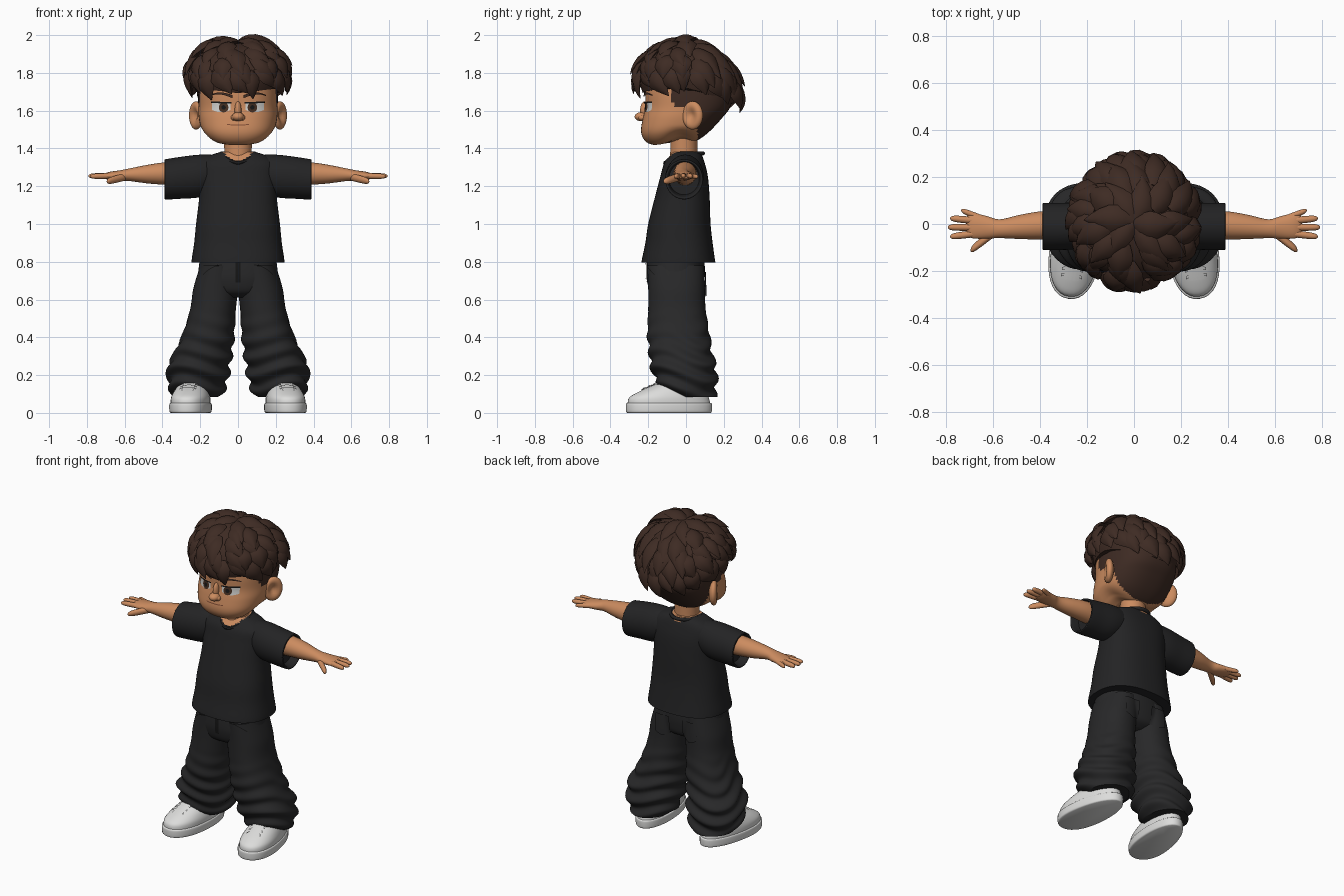
import bpy, bmesh, random
from math import sin, cos, pi, radians, sqrt, exp, atan2
from mathutils import Vector, Matrix
from mathutils.bvhtree import BVHTree

random.seed(4)
cube = bpy.data.objects.get("Cube")
if cube:
    bpy.data.objects.remove(cube, do_unlink=True)


def material(name, r, g, b):
    m = bpy.data.materials.new(name)
    m.use_nodes = True
    m.diffuse_color = (r, g, b, 1)
    node = next(x for x in m.node_tree.nodes if x.type == 'BSDF_PRINCIPLED')
    node.inputs["Base Color"].default_value = (r, g, b, 1)
    node.inputs["Roughness"].default_value = 0.8
    return m


SKIN = material("warm skin", .60, .26, .115)
HAIR = material("dark brown hair", .048, .024, .017)
SHIRT = material("black cotton", .017, .017, .018)
PANTS = material("charcoal denim", .021, .021, .022)
SHOE = material("white leather", .72, .72, .71)
WHITE = material("eye white", .62, .62, .60)
IRIS = material("brown iris", .06, .028, .015)
INK = material("near black", .008, .008, .008)
LIP = material("lip line", .22, .075, .035)


# ---------- mesh helpers ----------
def make(name, verts, faces, mats, rule=None, mirror=False, xf=None, angle=45):
    me = bpy.data.meshes.new(name)
    me.from_pydata(verts, [], faces)
    bm = bmesh.new()
    bm.from_mesh(me)
    bmesh.ops.recalc_face_normals(bm, faces=bm.faces)
    bm.to_mesh(me)
    bm.free()
    for m in mats:
        me.materials.append(m)
    if rule:
        for p in me.polygons:
            p.material_index = int(rule(p.center))
    if xf:
        me.transform(xf)
    ob = bpy.data.objects.new(name, me)
    bpy.context.collection.objects.link(ob)
    bpy.ops.object.select_all(action='DESELECT')
    ob.select_set(True)
    bpy.context.view_layer.objects.active = ob
    bpy.ops.object.shade_smooth_by_angle(angle=radians(angle))
    if mirror:
        ob.modifiers.new("mirror", 'MIRROR')
    return ob


def bridge(rings, start=0):
    k, n = len(rings[0]), len(rings)
    faces = [(start + i * k + j, start + i * k + (j + 1) % k,
              start + (i + 1) * k + (j + 1) % k, start + (i + 1) * k + j)
             for i in range(n - 1) for j in range(k)]
    faces += [tuple(start + j for j in range(k)), tuple(start + (n - 1) * k + j for j in range(k))]
    return [v for r in rings for v in r], faces


def smooth_rows(rows, sub):
    rows = [Vector(r) for r in rows]
    out = []
    for i in range(len(rows) - 1):
        a, b, c, d = rows[max(i - 1, 0)], rows[i], rows[i + 1], rows[min(i + 2, len(rows) - 1)]
        for s in range(sub):
            t = s / sub
            out.append(b + (c - a) * (t / 2) + (a * 2 - b * 5 + c * 4 - d) * (t * t / 2)
                       + (b * 3 - a - c * 3 + d) * (t ** 3 / 2))
    return out + [rows[-1]]


def loft(name, rows, mats, axis='Z', seg=40, n=2.0, sub=5, warp=None, **kw):
    """Rows hold: station, two centre values, two radii."""
    rings = []
    for t, c1, c2, r1, r2 in smooth_rows(rows, sub):
        ring = []
        for j in range(seg):
            a = 2 * pi * j / seg
            u = c1 + r1 * abs(cos(a)) ** (2 / n) * (1 if cos(a) > 0 else -1)
            v = c2 + r2 * abs(sin(a)) ** (2 / n) * (1 if sin(a) > 0 else -1)
            p = Vector((u, v, t) if axis == 'Z' else (t, u, v))
            ring.append(warp(p) if warp else p)
        rings.append(ring)
    return make(name, *bridge(rings), mats, **kw)


def tree(ob):
    me = ob.data
    return BVHTree.FromPolygons([v.co.copy() for v in me.vertices], [tuple(p.vertices) for p in me.polygons])


def patch(name, trees, mat, u0, u1, lo, hi, view='front', off=.004, nu=14, nv=4, **kw):
    """Thin plate laid over a surface, bounded by two curves."""
    way = Vector({'front': (0, 1, 0), 'back': (0, -1, 0), 'top': (0, 0, -1)}[view])
    verts, last = [], Vector((0, 0, 1))
    for i in range(nu + 1):
        s = i / nu
        for j in range(nv + 1):
            u, v = u0 + (u1 - u0) * s, lo(s) + (hi(s) - lo(s)) * j / nv
            start = (Vector((u, v, 0)) if view == 'top' else Vector((u, 0, v))) - way * 2
            hits = [h for h in (t.ray_cast(start, way) for t in trees) if h[0]]
            if hits:
                last = min(hits, key=lambda h: h[3])[0]
            verts.append(last - way * off)
    w = nv + 1
    faces = [(i * w + j, i * w + j + 1, (i + 1) * w + j + 1, (i + 1) * w + j)
             for i in range(nu) for j in range(nv)]
    return make(name, verts, faces, [mat], **kw)


def ball(name, mat, place, size, turn=0, warp=None, **kw):
    bm = bmesh.new()
    bmesh.ops.create_uvsphere(bm, u_segments=28, v_segments=18, radius=1)
    verts = [warp(v.co.copy()) if warp else v.co.copy() for v in bm.verts]
    faces = [tuple(v.index for v in f.verts) for f in bm.faces]
    bm.free()
    xf = Matrix.Translation(place) @ Matrix.Rotation(radians(turn), 4, 'Z') @ Matrix.Diagonal((*size, 1))
    return make(name, verts, faces, [mat], xf=xf, **kw)


# ---------- head ----------
def jaw(p):
    if p.z < 1.52:
        p.z += .035 * exp(-((p.y + .03) / .07) ** 2) * min(1, (1.52 - p.z) / .08)
    return p


def head_row(z, front, back, half):
    return (z, 0, (front + back) / 2, half, (back - front) / 2)


def scalp_rule(c):
    return c.z > 1.715 or c.y > .06 or (c.z > 1.615 and c.y > -.07)


head = loft("head", [head_row(*r) for r in (
    (1.418, -.17, .02, .075), (1.43, -.205, .05, .125), (1.46, -.23, .09, .165),
    (1.50, -.238, .135, .192), (1.56, -.228, .19, .207), (1.62, -.215, .235, .21),
    (1.70, -.215, .25, .21), (1.80, -.2, .24, .2), (1.90, -.12, .17, .12), (1.93, -.03, .06, .03))],
    [SKIN, HAIR], seg=72, n=2.4, sub=6, warp=jaw, rule=scalp_rule)
face = [tree(head)]
ball("nose_tip", SKIN, (0, -.236, 1.568), (.032, .036, .024))
ball("nose_bridge", SKIN, (0, -.217, 1.60), (.018, .026, .05))
ball("nostrils", SKIN, (.022, -.232, 1.563), (.016, .02, .015), mirror=True)


def hollow(p):
    if p.x > 0:
        p.x -= 1.1 * exp(-((p.y + .1) ** 2 + p.z ** 2) / .25)
    return p


ball("ears", SKIN, (.222, .035, 1.575), (.03, .06, .075), turn=-28, warp=hollow, mirror=True)


# ---------- face details ----------
def arc(s):
    return sqrt(max(0, 1 - (2 * s - 1) ** 2))


def eye_disc(name, mat, x, r, off):
    patch(name, face, mat, x - r, x + r, lambda s: 1.617 - r * arc(s),
          lambda s: min(1.641, 1.617 + r * arc(s)), off=off, mirror=True)


patch("eye_whites", face, WHITE, .04, .138, lambda s: 1.592 + .012 * (2 * s - 1) ** 2,
      lambda s: 1.64 + .003 * s, mirror=True)
eye_disc("irises", IRIS, .076, .026, .006)
eye_disc("pupils", INK, .076, .012, .008)
patch("upper_lashes", face, INK, .034, .143, lambda s: 1.638 + .002 * s,
      lambda s: 1.645 + .004 * s, off=.008, mirror=True)
patch("eyebrows", face, HAIR, .03, .148, lambda s: 1.666 + .02 * sin(pi * s * .8),
      lambda s: 1.683 + .02 * sin(pi * s * .8) - .011 * s, off=.009, mirror=True)
patch("mouth", face, LIP, -.058, .058, lambda s: 1.521 + .004 * (2 * s - 1) ** 2,
      lambda s: 1.527 + .002 * (2 * s - 1) ** 2)


# ---------- hair ----------
def hair_point(theta, phi, r):
    x, y = .258 * r * sin(theta) * cos(phi), .01 + .27 * r * sin(theta) * sin(phi)
    return Vector((x, y, 1.76 + .21 * r * cos(theta) - .25 * max(0, y) + .12 * abs(x)))


scalp = [[hair_point(radians(2 + 9 * i), 2 * pi * j / 40, .94) for j in range(40)] for i in range(13)]
make("hair_base", *bridge(scalp), [HAIR])


def lock(theta, phi, length, width, lift, swirl):
    rings = []
    for i, size in enumerate((.5, .8, 1, .95, .7, .38, .03)):
        t = i / 6
        here = hair_point(theta + length * t, phi + swirl * t, .955 + lift * t)
        ahead = hair_point(theta + length * (t + .05), phi + swirl * (t + .05), .955 + lift * (t + .05))
        out = (here - Vector((0, .02, 1.72))).normalized()
        side = (ahead - here).cross(out).normalized()
        up = side.cross(ahead - here).normalized()
        w, h = width * size, width * size * .5
        rings.append([here + side * w * a + up * h * b for a, b in
                      ((1, 0), (.55, .75), (0, 1), (-.55, .75), (-1, 0), (0, -.7))])
    return rings


verts, faces = [], []
for theta, count, length in ((4, 6, 44), (22, 10, 42), (41, 14, 40), (59, 17, 38), (77, 21, 37)):
    for k in range(count):
        phi = 2 * pi * (k + random.uniform(-.25, .25)) / count + theta
        rings = lock(radians(theta + random.uniform(-4, 4)), phi,
                     radians(length * random.uniform(.85, 1.1)), random.uniform(.046, .062),
                     random.uniform(.1, .19), random.uniform(.05, .45))
        v, f = bridge(rings, len(verts))
        verts += v
        faces += f
make("hair_locks", verts, faces, [HAIR], angle=50)

# ---------- neck and shirt ----------
loft("neck", [(1.28, 0, -.01, .075, .075), (1.36, 0, -.012, .072, .072), (1.47, 0, -.01, .075, .07)], [SKIN])
loft("shirt_body", [
    (.795, 0, -.04, .246, .196), (.82, 0, -.04, .244, .192), (.9, 0, -.037, .232, .178),
    (1.0, 0, -.035, .222, .165), (1.14, 0, -.02, .206, .145), (1.25, 0, -.01, .208, .126),
    (1.32, 0, -.008, .205, .108), (1.36, 0, 0, .155, .086), (1.382, 0, 0, .09, .07)],
    [SHIRT, SKIN], seg=64, n=2.4, sub=6,
    rule=lambda c: c.z > 1.3 and (c.x / .085) ** 2 + ((c.y + .01) / .1) ** 2 < 1)
collar = []
for i in range(40):
    a = 2 * pi * i / 40
    mid = Vector((.086 * cos(a), -.01 + .1 * sin(a), 1.374 - .052 * max(0, -sin(a)) ** 2))
    out = Vector((cos(a), sin(a), 0))
    collar.append([mid + out * .011 * cos(b) + Vector((0, 0, .011 * sin(b)))
                   for b in (2 * pi * j / 8 for j in range(8))])
make("shirt_collar", *bridge(collar + collar[:1]), [SHIRT])
loft("sleeves", [
    (.10, 0, 1.275, .08, .09), (.2, -.005, 1.255, .098, .112), (.3, -.01, 1.245, .1, .111),
    (.375, -.01, 1.237, .1, .107), (.388, -.01, 1.237, .098, .104), (.384, -.01, 1.237, .088, .094),
    (.34, -.01, 1.24, .08, .085)], [SHIRT], axis='X', mirror=True)

# ---------- arms and hands ----------
loft("arms", [
    (.28, -.005, 1.268, .06, .066), (.39, -.006, 1.267, .06, .059), (.48, -.012, 1.264, .052, .049),
    (.57, -.02, 1.261, .04, .034), (.62, -.015, 1.257, .047, .028), (.68, -.008, 1.255, .054, .021),
    (.71, -.006, 1.253, .046, .012)], [SKIN], axis='X', mirror=True)


def finger(name, x0, y0, z0, x1, y1, z1, r):
    rows = []
    for t, k in ((0, 1), (.45, 1), (.8, .9), (.95, .6), (1, .15)):
        rows.append((x0 + (x1 - x0) * t, y0 + (y1 - y0) * t, z0 + (z1 - z0) * t, r * k, r * k))
    loft(name, rows, [SKIN], axis='X', seg=14, sub=3, mirror=True)


finger("little_fingers", .655, .028, 1.255, .735, .058, 1.25, .013)
finger("ring_fingers", .67, .014, 1.257, .782, .024, 1.253, .015)
finger("middle_fingers", .67, -.014, 1.257, .792, -.014, 1.254, .015)
finger("index_fingers", .67, -.04, 1.255, .782, -.054, 1.252, .015)
finger("thumbs", .595, -.035, 1.25, .695, -.112, 1.225, .02)


# ---------- trousers ----------
def folds(p):
    d = Vector((p.x - .2, p.y + .01, 0))
    a = atan2(d.y, d.x)
    strength = min(1, max(0, (.55 - p.z) / .3))
    return p + d.normalized() * .012 * strength * sin(68 * p.z + 2 * sin(2 * a) + 1.5 * sin(a))


hips = loft("trouser_hips", [
    (.61, 0, -.05, .08, .09), (.64, 0, -.052, .18, .135), (.70, 0, -.055, .213, .152),
    (.76, 0, -.055, .209, .155), (.83, 0, -.055, .2, .15)], [PANTS], n=2.3)
legs = loft("trouser_legs", [
    (.78, .10, -.055, .1, .15), (.66, .118, -.05, .118, .15), (.55, .132, -.048, .121, .152),
    (.42, .155, -.04, .136, .164), (.33, .18, -.03, .15, .165), (.25, .205, -.015, .163, .17),
    (.18, .212, .0, .158, .162), (.125, .216, .012, .146, .146), (.085, .213, .03, .118, .125)],
    [PANTS], sub=9, seg=48, n=2.2, warp=folds, mirror=True)
denim = [tree(hips), tree(legs)]
patch("trouser_fly", denim, INK, -.012, .012, lambda s: .69, lambda s: .8, off=.005)
patch("front_pocket_seams", denim, INK, .085, .185, lambda s: .78 - .05 * s * s,
      lambda s: .785 - .05 * s * s, mirror=True)
patch("back_pockets", denim, PANTS, .045, .145, lambda s: .635 - .02 * (1 - abs(2 * s - 1)),
      lambda s: .745, view='back', off=.008, mirror=True)

# ---------- shoes ----------
foot = Matrix.Translation((.247, -.09, 0)) @ Matrix.Rotation(radians(8), 4, 'Z')


def toe_shape(p):
    p.x *= 1 - .55 * p.y
    return p


shoe = dict(mirror=True, xf=foot)
loft("shoe_soles", [(0, 0, 0, .098, .222), (.008, 0, 0, .106, .229), (.044, 0, 0, .107, .23),
                    (.052, 0, 0, .102, .225)], [SHOE], n=2.2, warp=toe_shape, **shoe)
upper_rows = [(.045, 0, 0, .1, .221), (.08, 0, 0, .099, .213), (.11, 0, .02, .091, .185),
              (.14, 0, .05, .078, .145), (.17, 0, .085, .068, .11), (.2, 0, .1, .062, .095)]
plain = loft("shoe_uppers", upper_rows, [SHOE], n=2.2, warp=toe_shape)
leather = [tree(plain)]
plain.data.transform(foot)
plain.modifiers.new("mirror", 'MIRROR')
patch("shoe_tongues", leather, SHOE, -.032, .032, lambda s: -.15, lambda s: -.03,
      view='top', off=.005, nv=10, **shoe)
for i in range(4):
    y = -.135 + .028 * i
    patch(f"shoe_lace_{i + 1}", leather, SHOE, -.045, .045, lambda s: y - .006 + .006 * arc(s),
          lambda s: y + .006 + .006 * arc(s), view='top', off=.0095, **shoe)
